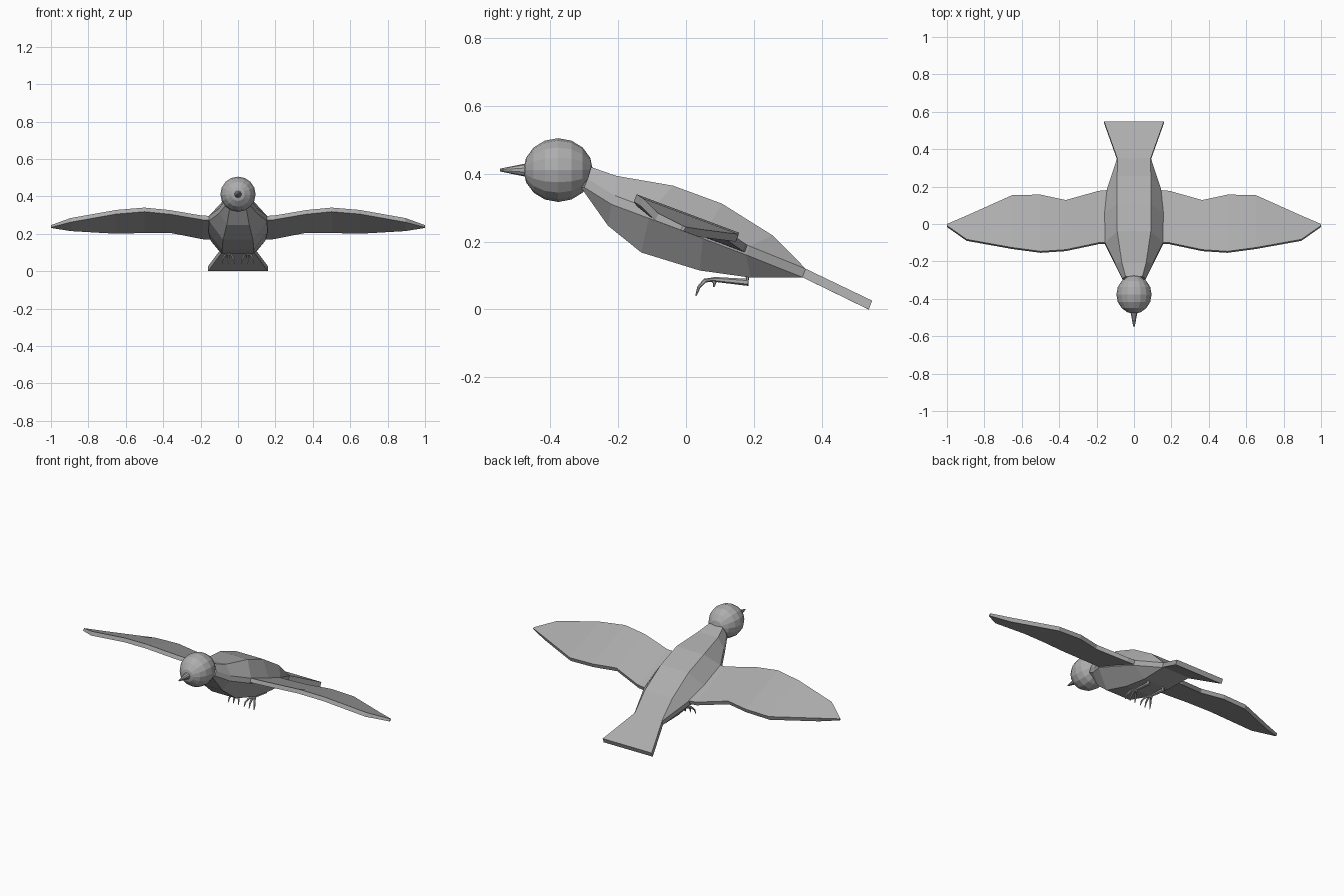
import bpy, bmesh, math
from mathutils import Vector, Matrix

cube = bpy.data.objects.get("Cube")
if cube:
    bpy.data.objects.remove(cube, do_unlink=True)

grey = bpy.data.materials.new("mid_grey")
grey.use_nodes = True
grey.diffuse_color = (0.42, 0.42, 0.42, 1)
grey.node_tree.nodes["Principled BSDF"].inputs["Base Color"].default_value = grey.diffuse_color


def finish(name, bm):
    bmesh.ops.recalc_face_normals(bm, faces=bm.faces)
    mesh = bpy.data.meshes.new(name)
    bm.to_mesh(mesh)
    bm.free()
    mesh.materials.append(grey)
    obj = bpy.data.objects.new(name, mesh)
    bpy.context.collection.objects.link(obj)


def loft(name, rings):
    """Skin a list of equal-sized closed rings and cap both ends."""
    bm = bmesh.new()
    loops = [[bm.verts.new(p) for p in ring] for ring in rings]
    n = len(loops[0])
    for a, b in zip(loops, loops[1:]):
        for i in range(n):
            j = (i + 1) % n
            bm.faces.new((a[i], a[j], b[j], b[i]))
    bm.faces.new(loops[0])
    bm.faces.new(loops[-1])
    finish(name, bm)


def tube(name, points, radii, sides=6):
    """Straight-sided tapering tube along a path."""
    pts = [Vector(p) for p in points]
    rings = []
    for i, p in enumerate(pts):
        along = (pts[min(i + 1, len(pts) - 1)] - pts[max(i - 1, 0)]).normalized()
        u = along.cross(Vector((1, 0, 0))).normalized()
        v = along.cross(u)
        rings.append([p + radii[i] * (math.cos(t) * u + math.sin(t) * v)
                      for t in (2 * math.pi * k / sides for k in range(sides))])
    loft(name, rings)


# Body and tail: back (y, z, half width), side (y, z, half width), belly (y, z, half width)
sections = [
    ((-.28, .42, .045), (-.29, .385, .06), (-.31, .36, .04)),
    ((-.206, .394, .065), (-.21, .336, .10), (-.23, .247, .06)),
    ((-.038, .365, .09), (-.10, .295, .155), (-.132, .168, .08)),
    ((.106, .312, .09), (.06, .235, .158), (.04, .115, .085)),
    ((.256, .218, .09), (.187, .187, .145), (.19, .094, .085)),
    ((.353, .120, .088), (.353, .120, .09), (.350, .095, .088)),
    ((.549, .026, .155), (.549, .026, .16), (.538, .0, .155)),
]
rings = []
for (ty, tz, tw), (sy, sz, sw), (by, bz, bw) in sections:
    low_y, low_z = sy - .010, max(sz - .026, bz)
    right = [(tw, ty, tz), (sw, sy, sz), (sw, low_y, low_z), (bw, by, bz)]
    rings.append(right + [(-x, y, z) for x, y, z in reversed(right)])
loft("body_and_tail", rings)

# Wings: x, leading y, trailing y, height of the chord at y = 0
wing = [(.08, -.10, .187, .257), (.19, -.10, .177, .259), (.365, -.137, .128, .275),
        (.50, -.146, .157, .285), (.65, -.126, .155, .280), (.895, -.082, .045, .253),
        (1.0, -.008, .0, .243)]
for side, label in ((1, "left"), (-1, "right")):
    rings = []
    for x, lead, trail, height in wing:
        thick = .022 if x < .9 else .012
        top = [(side * x, y, height - .375 * y) for y in (lead, trail)]
        rings.append(top + [(px, y - .008, z - thick) for px, y, z in reversed(top)])
    loft(label + "_wing", rings)

    # Tucked leg with three spread, drooping toes and a short hind toe
    x = side * .052
    tube(label + "_leg", [(x, .178, .115), (x, .181, .08), (x, .08, .089)],
         [.009, .011, .007])
    for k, toe in ((-1, "inner"), (0, "middle"), (1, "outer")):
        spread = side * k * .03
        tube(f"{label}_{toe}_toe",
             [(x, .085, .089), (x + spread * .6, .055, .085),
              (x + spread, .038, .066), (x + spread * 1.1, .029, .04)],
             [.006, .006, .005, .002])
    tube(label + "_hind_toe", [(x, .075, .09), (x, .085, .078), (x, .082, .066)],
         [.006, .005, .002])

# Head, with its poles along the beak axis
bm = bmesh.new()
bmesh.ops.create_uvsphere(bm, u_segments=16, v_segments=8, radius=.094)
bm.transform(Matrix.Translation((0, -.377, .411)) @ Matrix.Diagonal((1, 1.09, 1, 1))
             @ Matrix.Rotation(math.pi / 2, 4, 'X'))
finish("head", bm)

# Beak
tube("beak", [(0, -.46, .411), (0, -.485, .411), (0, -.549, .411)],
     [.022, .017, .004], 10)
